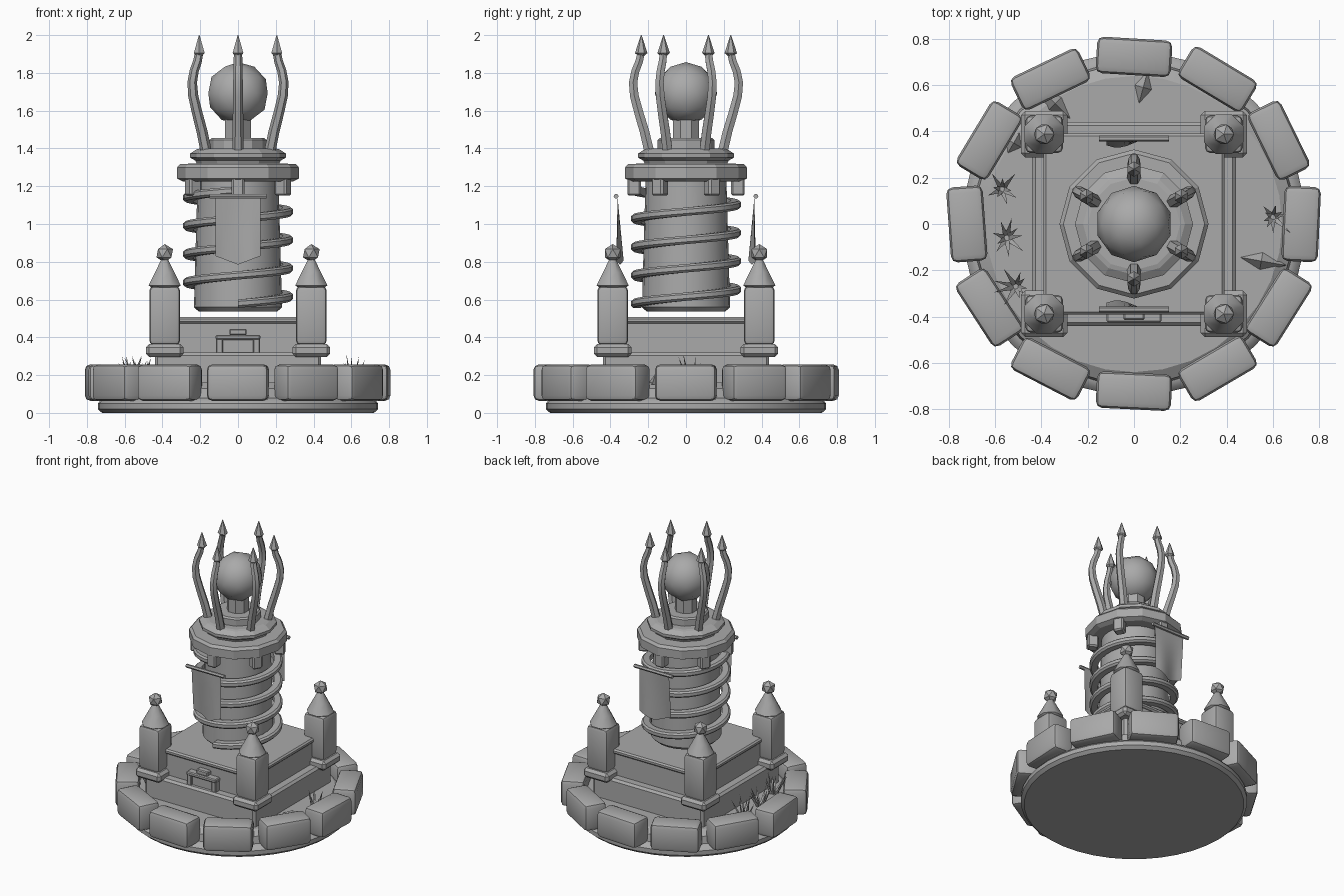
import bpy, bmesh, random
from math import sin, cos, pi, radians, tau
from mathutils import Vector, Matrix

if "Cube" in bpy.data.objects:
    bpy.data.objects.remove(bpy.data.objects["Cube"])

random.seed(4)
grey = bpy.data.materials.new("stone_grey")
grey.diffuse_color = (0.4, 0.4, 0.4, 1)
grey.use_nodes = True
grey.node_tree.nodes["Principled BSDF"].inputs["Base Color"].default_value = grey.diffuse_color


def finish(bm, name, smooth=None):
    bmesh.ops.recalc_face_normals(bm, faces=bm.faces[:])
    me = bpy.data.meshes.new(name)
    bm.to_mesh(me)
    bm.free()
    me.materials.append(grey)
    ob = bpy.data.objects.new(name, me)
    bpy.context.collection.objects.link(ob)
    if smooth:
        bpy.ops.object.select_all(action='DESELECT')
        ob.select_set(True)
        bpy.context.view_layer.objects.active = ob
        bpy.ops.object.shade_smooth_by_angle(angle=radians(smooth))
    return ob


def box(name, center, size, bevel=0.0, yaw=0.0, segs=1, smooth=None):
    bm = bmesh.new()
    bmesh.ops.create_cube(bm, size=1)
    bmesh.ops.scale(bm, vec=size, verts=bm.verts)
    if bevel:
        bmesh.ops.bevel(bm, geom=bm.edges[:], offset=bevel, segments=segs,
                        profile=0.5, affect='EDGES')
    bm.transform(Matrix.Translation(center) @ Matrix.Rotation(yaw, 4, 'Z'))
    return finish(bm, name, smooth)


def skin(bm, rings):
    """Join equal-sized rings of points into a capped tube."""
    vs = [[bm.verts.new(p) for p in r] for r in rings]
    n = len(vs[0])
    for a, b in zip(vs, vs[1:]):
        for i in range(n):
            j = (i + 1) % n
            bm.faces.new((a[i], a[j], b[j], b[i]))
    bm.faces.new(vs[0][::-1])
    bm.faces.new(vs[-1])


def lathe(name, profile, n, center=(0, 0), smooth=None, turn=0.0):
    bm = bmesh.new()
    skin(bm, [[(center[0] + r * cos(turn + tau * i / n),
                center[1] + r * sin(turn + tau * i / n), z) for i in range(n)]
              for r, z in profile])
    return finish(bm, name, smooth)


# Round base and the raised floor inside the kerb
lathe("base_disc", [(0.72, 0), (0.742, 0.02), (0.742, 0.05), (0.725, 0.07), (0.70, 0.08)], 40, smooth=30)
lathe("floor_disc", [(0.70, 0.07), (0.69, 0.13), (0.64, 0.16)], 32, smooth=30)

# Ring of twelve kerb stones
for i in range(12):
    a = tau * i / 12
    yaw = a + radians(random.uniform(-5, 5))
    box("kerb_stone", (0.722 * cos(a), 0.722 * sin(a), 0.16), (0.158, 0.325, 0.192),
        0.028, yaw, 2, 40)

# Stepped square plinth
box("plinth_step", (0, 0, 0.23), (0.88, 0.88, 0.18), 0.015)
box("plinth_block", (0, 0, 0.395), (0.75, 0.75, 0.18), 0.01)
box("plinth_cap", (0, 0, 0.491), (0.78, 0.78, 0.034), 0.01)

# Framed plaque on the front
box("plaque_panel", (0, -0.385, 0.35), (0.17, 0.04, 0.08))
box("plaque_top_rail", (0, -0.39, 0.40), (0.236, 0.07, 0.026), 0.006)
for s in (-1, 1):
    box("plaque_side_rail", (s * 0.098, -0.39, 0.35), (0.036, 0.06, 0.09), 0.005)
box("plaque_crest", (0, -0.39, 0.428), (0.09, 0.05, 0.034), 0.006)

# Four corner pillars with cone roofs and ball finials
for x in (-0.388, 0.388):
    for y in (-0.388, 0.388):
        box("pillar_foot", (x, y, 0.33), (0.2, 0.2, 0.068), 0.018)
        box("pillar_shaft", (x, y, 0.515), (0.162, 0.162, 0.31), 0.022, 0, 2, 40)
        lathe("pillar_roof", [(0.07, 0.66), (0.092, 0.675), (0.055, 0.745), (0.018, 0.815)],
              8, (x, y), 50, pi / 8)
        bm = bmesh.new()
        bmesh.ops.create_icosphere(bm, subdivisions=1, radius=0.049,
                                   matrix=Matrix.Translation((x, y, 0.845)))
        finish(bm, "pillar_finial")

# Tapered central column
lathe("column", [(0.21, 0.538), (0.233, 0.56), (0.228, 0.75), (0.215, 1.2), (0.215, 1.26)],
      24, smooth=30)

# Helical band winding up around the column
bm = bmesh.new()
rings = []
steps = 28 * 4
for k in range(steps + 1):
    t = k / 28
    a = -pi / 2 + tau * t
    z = 0.578 + 0.15 * t
    rings.append([((0.264 + u) * cos(a), (0.264 + u) * sin(a), z + w) for u, w in
                  ((-0.026, -0.022), (0.016, -0.022), (0.028, -0.01),
                   (0.028, 0.012), (0.016, 0.022), (-0.026, 0.022))])
skin(bm, rings)
finish(bm, "spiral_band", 30)

# Crown platform, its upper mouldings and the orb stand
lathe("crown_ring", [(0.29, 1.225), (0.322, 1.24), (0.322, 1.30), (0.305, 1.318), (0.22, 1.32)], 12)
lathe("crown_moulding", [(0.215, 1.31), (0.225, 1.335), (0.255, 1.352), (0.255, 1.372),
                         (0.22, 1.395), (0.2, 1.40)], 12)
lathe("crown_collar", [(0.15, 1.39), (0.15, 1.445), (0.14, 1.455)], 12)
lathe("orb_stand", [(0.075, 1.44), (0.075, 1.56), (0.06, 1.58)], 8, turn=pi / 8)

# Glassy orb
bm = bmesh.new()
bmesh.ops.create_icosphere(bm, subdivisions=2, radius=0.165,
                           matrix=Matrix.Translation((0, 0, 1.692)))
finish(bm, "orb", 60)

# Six curved claws around the orb, with a bracket under each one
path = [(0.195, 1.385), (0.22, 1.49), (0.25, 1.59), (0.274, 1.68), (0.28, 1.75),
        (0.268, 1.81), (0.248, 1.86), (0.238, 1.905)]
for i in range(6):
    a = pi / 2 + i * pi / 3
    out, side = Vector((cos(a), sin(a), 0)), Vector((-sin(a), cos(a), 0))
    bm = bmesh.new()
    rings = []
    for k, (r, z) in enumerate(path):
        r0, z0 = path[max(k - 1, 0)]
        r1, z1 = path[min(k + 1, len(path) - 1)]
        d = (out * (r1 - r0) + Vector((0, 0, z1 - z0))).normalized()
        nrm = side.cross(d)
        w = 0.03 - 0.008 * k / 7
        rings.append([out * r + Vector((0, 0, z)) + (side * cos(q) + nrm * sin(q)) * w
                      for q in [tau * j / 6 for j in range(6)]])
    skin(bm, rings)
    finish(bm, "claw", 35)
    c = out * 0.237
    lathe("claw_tip", [(0.012, 1.885), (0.033, 1.905), (0.002, 2.0)], 6, (c.x, c.y), turn=a)
    c = out * 0.275
    box("crown_bracket", (c.x, c.y, 1.2), (0.072, 0.07, 0.1), 0.01, a)

# Hanging banners on front and back, each with a rod
for s in (-1, 1):
    bm = bmesh.new()
    cols, rows = 8, 6
    grid = []
    for j in range(rows + 1):
        v = j / rows
        row = []
        for i in range(cols + 1):
            u = i / cols * 2 - 1
            z = 1.14 - v * (0.31 + 0.045 * (1 - abs(u)))
            y = s * (0.362 - 0.012 * v + 0.02 * v * sin(u * 2.6))
            row.append(bm.verts.new((u * 0.118, y, z)))
        grid.append(row)
    for j in range(rows):
        for i in range(cols):
            bm.faces.new((grid[j][i], grid[j][i + 1], grid[j + 1][i + 1], grid[j + 1][i]))
    bmesh.ops.solidify(bm, geom=bm.faces[:], thickness=0.01)
    finish(bm, "banner_cloth", 40)
    bm = bmesh.new()
    skin(bm, [[(x, s * 0.37 + 0.013 * cos(tau * k / 6), 1.147 + 0.013 * sin(tau * k / 6))
               for k in range(6)] for x in (-0.152, 0.152)])
    finish(bm, "banner_rod")

# Grass tufts
for x, y in ((-0.57, 0.15), (-0.55, -0.06), (-0.51, -0.27), (0.6, 0.03)):
    bm = bmesh.new()
    for k in range(9):
        a = tau * k / 9 + random.uniform(-0.2, 0.2)
        lean = random.uniform(0.02, 0.085)
        h = random.uniform(0.1, 0.155)
        p = Vector((x + 0.015 * cos(a), y + 0.015 * sin(a), 0.155))
        tip = bm.verts.new(p + Vector((lean * cos(a), lean * sin(a), h)))
        base = [bm.verts.new(p + Vector((0.014 * cos(a + q), 0.014 * sin(a + q), 0)))
                for q in (0, tau / 3, 2 * tau / 3)]
        for m in range(3):
            bm.faces.new((base[m], base[(m + 1) % 3], tip))
        bm.faces.new(base)
    finish(bm, "grass_tuft")

# Loose pointed shards lying on the floor
for x, y, yaw, size in ((0.04, 0.59, 75, 0.085), (-0.34, 0.52, -45, 0.11),
                        (0.55, -0.16, -10, 0.11), (-0.52, 0.35, 60, 0.06)):
    bm = bmesh.new()
    bmesh.ops.create_cone(bm, segments=4, radius1=1, radius2=0, depth=1, cap_ends=True)
    bm.transform(Matrix.Translation((x, y, 0.18)) @ Matrix.Rotation(radians(yaw), 4, 'Z')
                 @ Matrix.Diagonal((size, 0.045, 0.06, 1)))
    finish(bm, "floor_shard")
